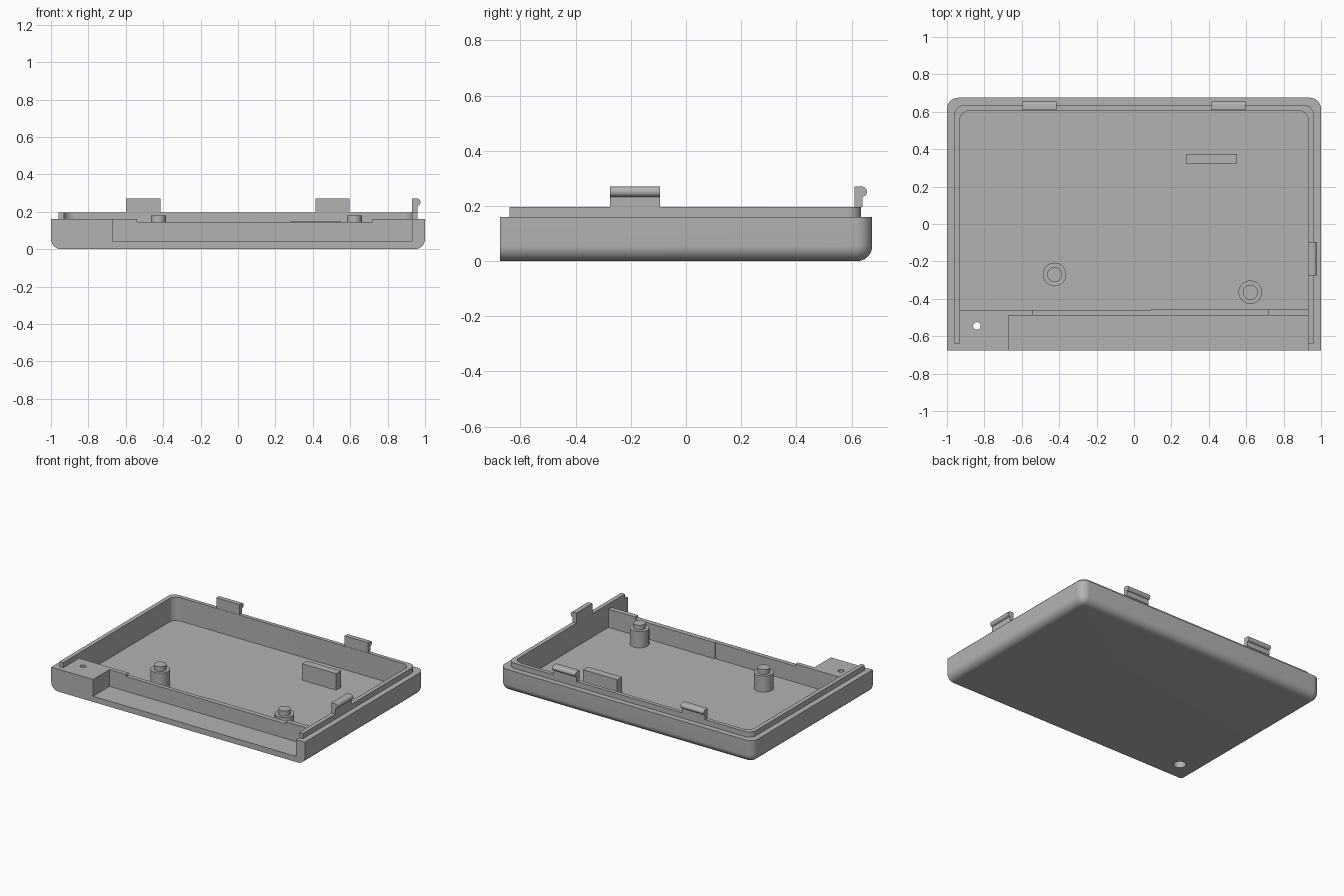
import bpy, bmesh
from math import sin, cos, pi, radians
from mathutils import Matrix

cube = bpy.data.objects.get("Cube")
if cube:
    bpy.data.objects.remove(cube, do_unlink=True)

grey = bpy.data.materials.new("grey plastic")
grey.use_nodes = True
grey.diffuse_color = (0.45, 0.45, 0.45, 1)
grey.node_tree.nodes["Principled BSDF"].inputs["Base Color"].default_value = grey.diffuse_color

HALF_X, HALF_Y = 1.0, 0.675
RIM, LIP_TOP, FLOOR = 0.16, 0.197, 0.03
WALL = 0.07          # full wall thickness
LIP_INSET = 0.04


def loft(name, rings):
    """Closed solid through rings of equal point count."""
    bm = bmesh.new()
    loops = [[bm.verts.new(p) for p in ring] for ring in rings]
    n = len(loops[0])
    for a, b in zip(loops, loops[1:]):
        for i in range(n):
            j = (i + 1) % n
            bm.faces.new((a[i], a[j], b[j], b[i]))
    bm.faces.new(loops[0][::-1])
    bm.faces.new(loops[-1])
    bmesh.ops.recalc_face_normals(bm, faces=bm.faces)
    mesh = bpy.data.meshes.new(name)
    bm.to_mesh(mesh)
    bm.free()
    ob = bpy.data.objects.new(name, mesh)
    bpy.context.collection.objects.link(ob)
    mesh.materials.append(grey)
    return ob


def prism(name, points, z0, z1):
    return loft(name, [[(x, y, z) for x, y in points] for z in (z0, z1)])


def box(name, x0, x1, y0, y1, z0, z1):
    return prism(name, [(x0, y0), (x1, y0), (x1, y1), (x0, y1)], z0, z1)


def disc(x, y, r, n=40):
    return [(x + r * cos(2 * pi * i / n), y + r * sin(2 * pi * i / n)) for i in range(n)]


def footprint(inset, radius, front, steps=10):
    """Outline with square front corners and rounded back corners."""
    x, y = HALF_X - inset, HALF_Y - inset
    pts = [(x, front)]
    for side, start in ((1, 0), (-1, pi / 2)):
        for i in range(steps + 1):
            a = start + pi / 2 * i / steps
            pts.append((side * (x - radius) + radius * cos(a), y - radius + radius * sin(a)))
    return pts + [(-x, front)]


def cut(target, cutter):
    mod = target.modifiers.new("cut", 'BOOLEAN')
    mod.operation, mod.solver, mod.object = 'DIFFERENCE', 'EXACT', cutter
    bpy.context.view_layer.objects.active = target
    bpy.ops.object.modifier_apply(modifier=mod.name)
    bpy.data.objects.remove(cutter, do_unlink=True)


# Tray body: rounded lower edge on the sides and back, flat front
FILLET, CORNER = 0.055, 0.06
rings = []
for i in range(11):
    a = pi / 2 * i / 10
    d = FILLET * (1 - sin(a))
    rings.append([(x, y, FILLET * (1 - cos(a)))
                  for x, y in footprint(d, CORNER - d, -HALF_Y)])
rings.append([(x, y, RIM) for x, y in footprint(0, CORNER, -HALF_Y)])
body = loft("tray_body", rings)

# Main cavity, with a slight step in the front wall
cavity = footprint(WALL - 0.003, 0.06, -0.46)
cavity = [(max(-0.93, min(0.93, x)), y) for x, y in cavity]
cavity[0] = (0.93, -0.455)
cavity += [(0.09, -0.46), (0.09, -0.455)]
cut(body, prism("cavity_cutter", cavity, FLOOR, 0.4))

# Open shelf at the front and lowered middle of the front wall
cut(body, box("shelf_cutter", -0.67, 0.93, -0.9, -0.49, 0.04, 0.4))
cut(body, box("wall_top_cutter", -0.54, 0.72, -0.6, -0.35, 0.145, 0.4))

# Screw hole with wide recess underneath
cut(body, prism("hole_cutter", disc(-0.84, -0.545, 0.02), -0.1, 0.4))
cut(body, prism("recess_cutter", disc(-0.84, -0.545, 0.04), -0.1, 0.1))

# Raised lip following three sides
outer = footprint(LIP_INSET, 0.05, -0.64)
inner = footprint(WALL - 0.003, 0.06, -0.64)
inner = [(max(-0.93, min(0.93, x)), y) for x, y in inner]
parts = [body, prism("raised_lip", outer + inner[::-1], RIM, LIP_TOP)]

# Snap clips: upright plate with a rounded bead on its outer side
bead = [(0.0275 + 0.0185 * cos(a), 0.2515 + 0.0185 * sin(a))
        for a in (radians(-82 + 172 * i / 12) for i in range(13))]
profile = [(0, LIP_TOP), (0.03, LIP_TOP)] + bead + [(0, 0.27)]


def clip(name, centre, length, base, turn):
    ends = [[(s * length / 2, u + base, z) for u, z in profile] for s in (-1, 1)]
    ob = loft(name, ends)
    ob.data.transform(Matrix.Rotation(turn, 4, 'Z') @ Matrix.Translation((centre, 0, 0)))
    return ob


parts.append(clip("back_clip_right", -0.507, 0.183, 0.61, 0))
parts.append(clip("back_clip_left", 0.505, 0.183, 0.61, 0))
parts.append(clip("side_clip", 0.185, 0.18, 0.93, -pi / 2))

# Support posts with locating pins
for label, x, y in (("right", -0.425, -0.27), ("left", 0.622, -0.365)):
    parts.append(prism("post_" + label, disc(x, y, 0.063), FLOOR, 0.145))
    parts.append(prism("pin_" + label, disc(x, y, 0.04), 0.145, 0.18))

# Upright rib on the floor
parts.append(box("floor_rib", 0.28, 0.55, 0.32, 0.375, FLOOR, 0.147))

for ob in parts:
    bpy.ops.object.select_all(action='DESELECT')
    ob.select_set(True)
    bpy.context.view_layer.objects.active = ob
    bpy.ops.object.shade_smooth_by_angle(angle=radians(30))
